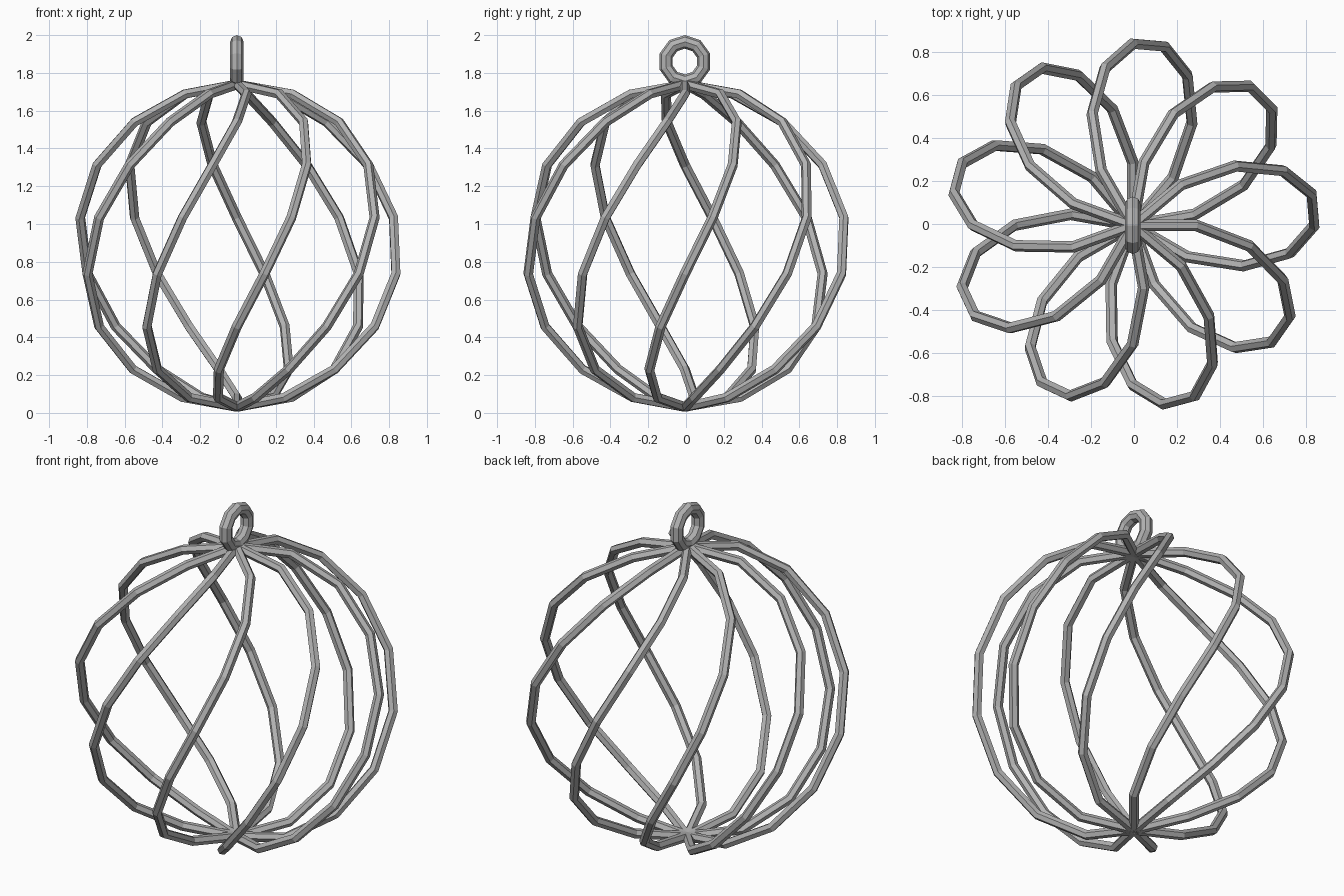
import bpy
from math import sin, cos, radians, pi

if "Cube" in bpy.data.objects:
    bpy.data.objects.remove(bpy.data.objects["Cube"])

WIRES, STEPS = 9, 9
RADIUS, MID_Z, WIRE_R = 0.855, 0.885, 0.027
SHIFT = -0.006                      # centres the nine-fold cage on its bounds

grey = bpy.data.materials.new("grey_metal")
grey.use_nodes = True
colour = (0.45, 0.45, 0.45, 1)
grey.diffuse_color = colour
grey.node_tree.nodes["Principled BSDF"].inputs["Base Color"].default_value = colour


def wire_point(step, turn):
    """Point on the sphere, twisting as it climbs from pole to pole."""
    polar = pi * step / STEPS
    around = radians(10 * step - 40) + turn
    r = RADIUS * sin(polar)
    return (r * cos(around) + SHIFT, r * sin(around) + SHIFT,
            MID_Z - RADIUS * cos(polar), 1)


# Spiral wires of the cage
for i in range(WIRES):
    curve = bpy.data.curves.new(f"spiral_wire_{i + 1}", 'CURVE')
    curve.dimensions = '3D'
    curve.bevel_depth = WIRE_R
    curve.bevel_resolution = 1
    curve.use_fill_caps = True
    spline = curve.splines.new('POLY')
    spline.points.add(STEPS)
    for k, point in enumerate(spline.points):
        point.co = wire_point(k, 2 * pi * i / WIRES)
    spline.use_smooth = False
    curve.materials.append(grey)
    wire = bpy.data.objects.new(curve.name, curve)
    bpy.context.collection.objects.link(wire)
    bpy.ops.object.select_all(action='DESELECT')
    wire.select_set(True)
    bpy.context.view_layer.objects.active = wire
    bpy.ops.object.convert(target='MESH')

# Hanging ring, standing upright with a corner at the top
bpy.ops.mesh.primitive_torus_add(
    major_segments=10, minor_segments=8, major_radius=0.104, minor_radius=0.036,
    location=(SHIFT, SHIFT, 1.86), rotation=(0, pi / 2, 0))
ring = bpy.context.object
ring.name = "hanging_ring"
ring.data.materials.append(grey)
ring.data.shade_flat()
